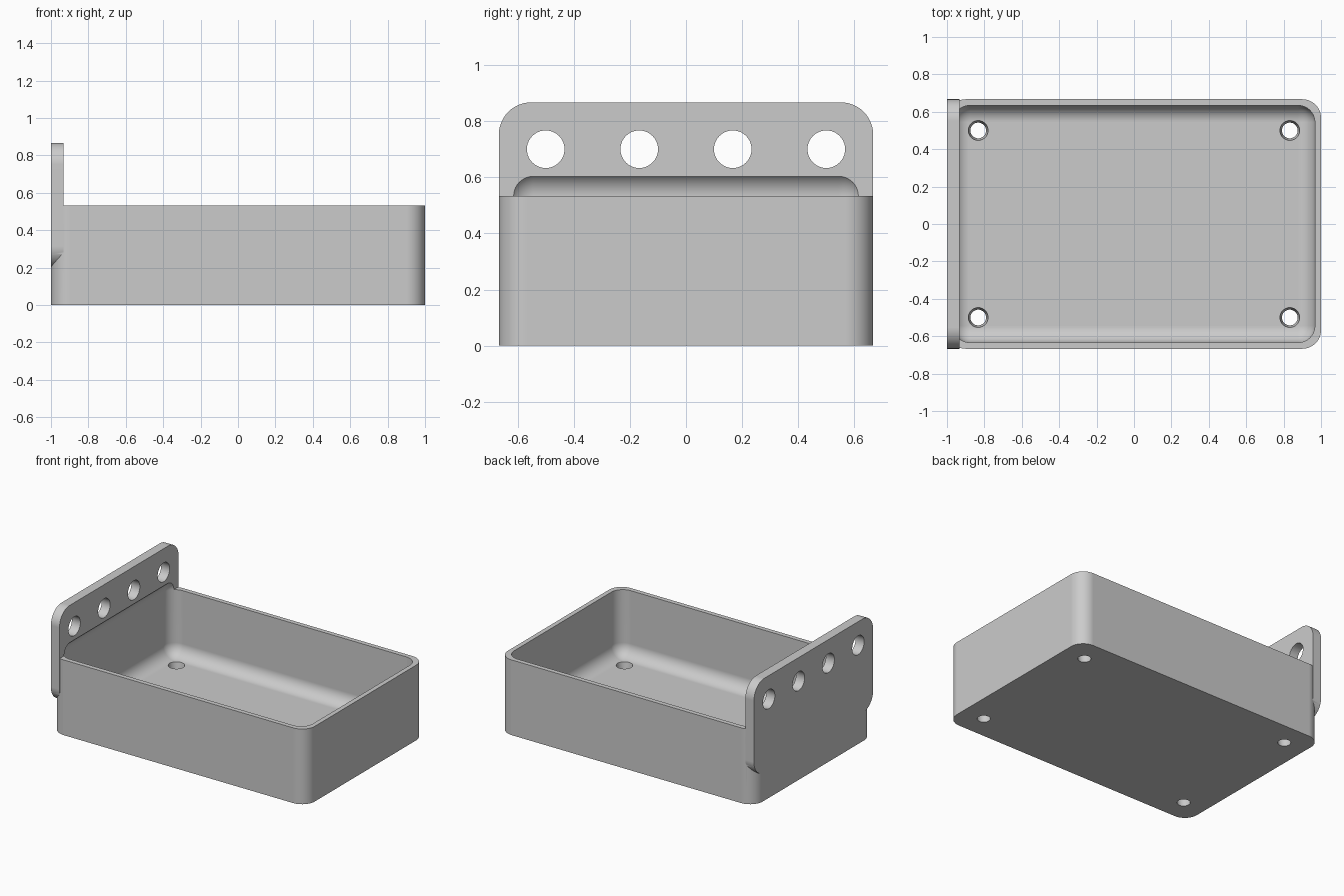
import bpy
import bmesh
from math import cos, sin, pi

if "Cube" in bpy.data.objects:
    bpy.data.objects.remove(bpy.data.objects["Cube"], do_unlink=True)

HALF_LENGTH, HALF_WIDTH = 1.0, 0.667
TRAY_TOP, WALL, FLOOR = 0.533, 0.033, 0.067
PLATE_THICK, PLATE_BOTTOM, PLATE_TOP = 0.067, 0.2, 0.867
TRAY_CORNER, PLATE_CORNER, INNER_FILLET = 0.1, 0.115, 0.09

grey = bpy.data.materials.new("plain grey")
grey.use_nodes = True
grey.diffuse_color = (0.6, 0.6, 0.6, 1)
grey.node_tree.nodes["Principled BSDF"].inputs["Base Color"].default_value = (0.6, 0.6, 0.6, 1)


def finish(name, bm):
    bmesh.ops.recalc_face_normals(bm, faces=bm.faces)
    mesh = bpy.data.meshes.new(name)
    bm.to_mesh(mesh)
    bm.free()
    mesh.materials.append(grey)
    obj = bpy.data.objects.new(name, mesh)
    bpy.context.collection.objects.link(obj)
    return obj


def loft(name, rings):
    """Skin a closed solid through rings of equal point count."""
    bm = bmesh.new()
    loops = [[bm.verts.new(p) for p in ring] for ring in rings]
    for a, b in zip(loops, loops[1:]):
        for i in range(len(a)):
            j = (i + 1) % len(a)
            bm.faces.new((a[i], a[j], b[j], b[i]))
    bm.faces.new(loops[0][::-1])
    bm.faces.new(loops[-1])
    return finish(name, bm)


def rounded_rect(u0, u1, v0, v1, r, steps=12):
    """Counter-clockwise outline with rounded corners."""
    centres = [(u1 - r, v1 - r), (u0 + r, v1 - r), (u0 + r, v0 + r), (u1 - r, v0 + r)]
    return [(u + r * cos(pi / 2 * (q + s / steps)), v + r * sin(pi / 2 * (q + s / steps)))
            for q, (u, v) in enumerate(centres) for s in range(steps + 1)]


def circle(u, v, r, steps=40):
    return [(u + r * cos(2 * pi * i / steps), v + r * sin(2 * pi * i / steps))
            for i in range(steps)]


def combine(target, other, operation):
    """Apply a boolean and discard the helper."""
    mod = target.modifiers.new(operation.title(), "BOOLEAN")
    mod.operation, mod.solver, mod.object = operation, "EXACT", other
    bpy.context.view_layer.objects.active = target
    bpy.ops.object.modifier_apply(modifier=mod.name)
    bpy.data.objects.remove(other, do_unlink=True)


# Tray body
outline = rounded_rect(-HALF_LENGTH, HALF_LENGTH, -HALF_WIDTH, HALF_WIDTH, TRAY_CORNER)
tray = loft("tray_with_mounting_plate",
            [[(x, y, z) for x, y in outline] for z in (0, TRAY_TOP)])

# Upright mounting plate on the right end
outline = rounded_rect(-HALF_WIDTH, HALF_WIDTH, PLATE_BOTTOM, PLATE_TOP, PLATE_CORNER)
plate = loft("mounting_plate",
             [[(x, y, z) for y, z in outline] for x in (-HALF_LENGTH, PLATE_THICK - HALF_LENGTH)])
combine(tray, plate, "UNION")

# Filleted cavity, which also undercuts the plate
bm = bmesh.new()
bmesh.ops.create_cube(bm, size=2)
for v in bm.verts:
    v.co.x *= HALF_LENGTH - WALL
    v.co.y *= HALF_WIDTH - WALL
    v.co.z = TRAY_TOP + INNER_FILLET if v.co.z > 0 else FLOOR
bmesh.ops.bevel(bm, geom=bm.edges[:], offset=INNER_FILLET, offset_type="OFFSET",
                segments=12, profile=0.5, affect="EDGES")
combine(tray, finish("cavity_cutter", bm), "DIFFERENCE")

# Four tapered drain holes through the floor
profile = [(0.042, -0.1), (0.042, 0), (0.053, FLOOR), (0.053, FLOOR + 0.03)]
for x in (-0.833, 0.833):
    for y in (-0.5, 0.5):
        cutter = loft("drain_cutter", [[(u, v, z) for u, v in circle(x, y, r)]
                                       for r, z in profile])
        combine(tray, cutter, "DIFFERENCE")

# Row of holes through the plate
for i in range(4):
    y = -0.5 + i / 3
    cutter = loft("plate_hole_cutter", [[(x, u, v) for u, v in circle(y, 0.7, 0.067)]
                                        for x in (-1.1, -0.85)])
    combine(tray, cutter, "DIFFERENCE")

# Smooth fillets with crisp edges
bpy.ops.object.select_all(action="DESELECT")
tray.select_set(True)
bpy.context.view_layer.objects.active = tray
bpy.ops.object.shade_smooth_by_angle(angle=pi / 6)
weighted = tray.modifiers.new("Weighted Normals", "WEIGHTED_NORMAL")
weighted.keep_sharp = True
